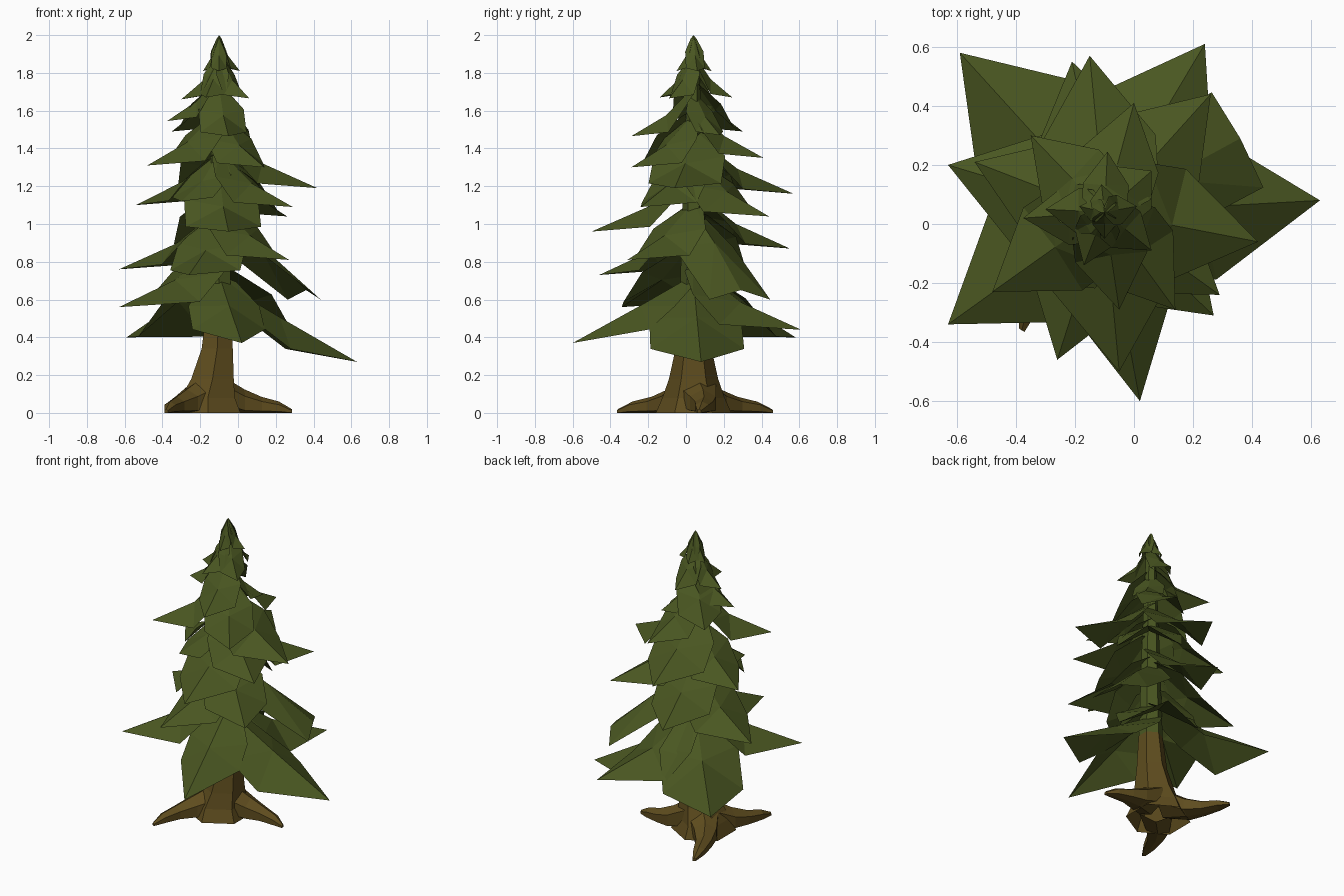
import bpy, bmesh, math
from mathutils import Vector

if "Cube" in bpy.data.objects:
    bpy.data.objects.remove(bpy.data.objects["Cube"])


def make_mat(name, col):
    m = bpy.data.materials.new(name)
    m.diffuse_color = (*col, 1)
    m.use_nodes = True
    m.node_tree.nodes["Principled BSDF"].inputs["Base Color"].default_value = m.diffuse_color
    return m


green = make_mat("needle green", (0.067, 0.093, 0.015))
brown = make_mat("bark brown", (0.113, 0.073, 0.013))
AXIS = Vector((-0.1, 0.04, 0))


def make_object(name, verts, faces, mat):
    me = bpy.data.meshes.new(name)
    me.from_pydata(verts, [], faces)
    me.materials.append(mat)
    bm = bmesh.new()
    bm.from_mesh(me)
    bmesh.ops.recalc_face_normals(bm, faces=bm.faces)
    bm.to_mesh(me)
    bm.free()
    ob = bpy.data.objects.new(name, me)
    bpy.context.collection.objects.link(ob)
    return ob


def tube(name, rings, mat, n=6):
    """Loft of n-sided rings (centre, side vector, up vector), open on the ground."""
    verts, faces = [], []
    for c, u, v in rings:
        for i in range(n):
            a = math.tau * (i + 0.5) / n
            p = c + u * math.cos(a) + v * math.sin(a)
            p.z = max(p.z, 0)
            verts.append(p)
    for k in range(len(rings) - 1):
        for i in range(n):
            j = (i + 1) % n
            faces.append((k*n + i, k*n + j, k*n + n + j, k*n + n + i))
    faces.append(tuple(range(len(verts) - n, len(verts))))
    faces = [f for f in faces if max(verts[i].z for i in f) > 1e-4]
    return make_object(name, verts, faces, mat)


def column(name, profile, mat):
    return tube(name, [(Vector((x, y, z)), Vector((r, 0, 0)), Vector((0, r, 0)))
                       for x, y, z, r in profile], mat)


# Flared bark trunk and the green stem inside the foliage
column("trunk", [(-0.16, 0.04, 0, 0.2), (-0.16, 0.04, 0.08, 0.165), (-0.135, 0.04, 0.18, 0.13),
                 (-0.11, 0.04, 0.34, 0.095), (-0.1, 0.04, 0.56, 0.075)], brown)
column("stem", [(-0.1, 0.04, 0.54, 0.075), (-0.1, 0.04, 1.2, 0.055), (-0.1, 0.04, 1.85, 0.03)], green)


# Three gnarled roots with hooked ends
def root(name, tip, bend):
    start = Vector((-0.13, 0.04, 0))
    d = Vector((tip[0], tip[1], 0)) - start
    side = Vector((-d.y, d.x, 0)).normalized()
    rings = []
    for t, z, w, h in [(0.1, 0.1, 0.12, 0.1), (0.4, 0.05, 0.08, 0.075), (0.62, 0.035, 0.055, 0.05),
                       (0.84, 0.025, 0.04, 0.035), (1, 0.005, 0.012, 0.015)]:
        c = start + d * t + side * bend * math.sin(math.pi * t)
        rings.append((c + Vector((0, 0, z)), side * w, Vector((0, 0, h))))
    tube(name, rings, brown)


root("root_right", (0.285, 0.07), 0.04)
root("root_front_left", (-0.38, -0.36), -0.05)
root("root_back_left", (-0.38, 0.455), 0.05)


# Drooping folded branch: central ridge, two widening sides, flatter pointed tip
def branch(name, x, y, z, width=0.37, reach=0.46, rise=None, mid=0.42, low=0.08):
    d = Vector((x, y, 0)) - AXIS
    R = d.length
    d.normalize()
    s = Vector((-d.y, d.x, 0))
    rise = rise or 0.18 + 0.25 * R

    def P(dist, w, h):
        return AXIS + d * dist * R + s * w * R + Vector((0, 0, z + h * rise))

    verts = [P(0, 0, 1), P(0.44, 0, mid), P(1, 0, 0)]
    faces = []
    for sgn in (1, -1):
        b = len(verts)
        verts += [P(0, sgn * 0.14, 0.9), P(0.21, sgn * width * 0.98, 0.54),
                  P(reach, sgn * width, low)]
        faces += [(0, b, b + 1), (0, b + 1, 1), (1, b + 1, b + 2), (1, b + 2, 2)]
    make_object(name, verts, faces, green)


# Branch tips from the bottom up: x, y, z, then width, reach, rise, ridge and corner height
tips = [
    (0.63, 0.08, 0.27, 0.34, 0.5, 0.43, 0.55, 0.16), (0.24, 0.61, 0.44),
    (-0.59, 0.58, 0.40, 0.34, 0.5, 0.38, 0.5, 0.01),
    (0.02, -0.6, 0.37, 0.3, 0.42, 0.36, 0.55, 0.2), (-0.63, -0.34, 0.56),
    (0.36, 0.29, 0.65, 0.35, 0.98, 0.42, 0.6, -0.12),
    (-0.26, -0.46, 0.73), (-0.63, 0.2, 0.76), (0.27, -0.31, 0.81, 0.38),
    (-0.21, 0.55, 0.87), (-0.05, -0.5, 0.96), (0.26, 0.44, 1.04),
    (0.29, -0.24, 1.09), (-0.54, 0.21, 1.10), (-0.15, 0.57, 1.16),
    (0.42, -0.06, 1.19), (-0.3, -0.2, 1.12, 0.45, 0.7), (-0.48, -0.23, 1.31),
    (0.14, -0.29, 1.30), (0.0, 0.41, 1.35), (-0.35, 0.3, 1.49), (-0.05, -0.29, 1.465),
    (-0.375, 0.02, 1.545), (0.06, 0.18, 1.47, 0.45, 0.6),
    (-0.09, 0.245, 1.67, 0.38), (0.06, -0.09, 1.665, 0.38), (-0.3, 0.05, 1.66, 0.38),
    (-0.17, -0.14, 1.67, 0.38),
]
for i, t in enumerate(tips):
    branch(f"branch_{i + 1:02d}", *t)

# Small crown of short steep branches meeting at the top
for i, (x, y) in enumerate([(0.01, 0.06), (-0.11, 0.135), (-0.185, 0.06), (-0.1, -0.05)]):
    branch(f"crown_branch_{i + 1}", x, y, 1.81, 0.45, 0.46, 0.19)
